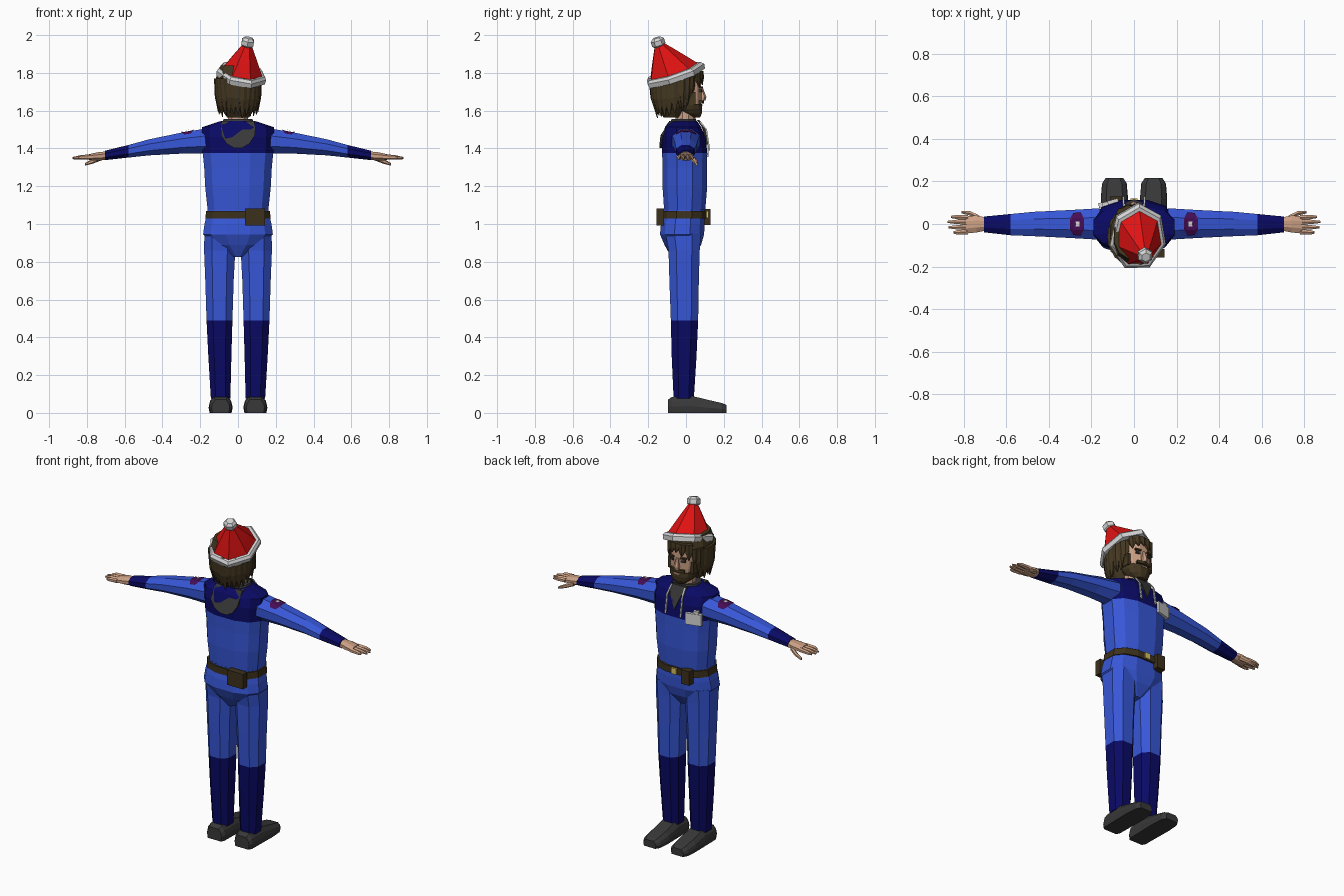
import bpy, bmesh, math, random
from mathutils import Vector, Matrix

if "Cube" in bpy.data.objects:
    bpy.data.objects.remove(bpy.data.objects["Cube"])

random.seed(4)
COLORS = {
    "blue_cloth": (0.038, 0.095, 0.68), "navy_cloth": (0.003, 0.003, 0.13),
    "red_felt": (0.75, 0.006, 0.006), "white_fur": (0.66, 0.66, 0.66),
    "brown_hair": (0.06, 0.04, 0.016), "skin": (0.6, 0.35, 0.23),
    "dark_grey": (0.04, 0.04, 0.04), "belt_leather": (0.045, 0.03, 0.012),
    "purple_patch": (0.06, 0.004, 0.09), "yellow_metal": (0.7, 0.55, 0.12)}
MATS = {}
for key, c in COLORS.items():
    MATS[key] = bpy.data.materials.new(key)
    MATS[key].diffuse_color = (*c, 1)


def build(name, lofts, mats, seg=None, closed=True, matrix=None):
    """Skin each list of rings; seg gives the material slot of each band."""
    bm = bmesh.new()
    for rings in lofts:
        vs = [[bm.verts.new(p) for p in r] for r in rings]
        n = len(rings[0])
        for i in range(len(vs) - 1):
            for j in range(n if closed else n - 1):
                k = (j + 1) % n
                f = bm.faces.new((vs[i][j], vs[i][k], vs[i + 1][k], vs[i + 1][j]))
                f.material_index = seg[i] if seg else 0
        if closed:
            bm.faces.new(vs[0])
            bm.faces.new(vs[-1]).material_index = seg[-1] if seg else 0
    if matrix:
        bm.transform(matrix)
    bmesh.ops.recalc_face_normals(bm, faces=bm.faces)
    me = bpy.data.meshes.new(name)
    bm.to_mesh(me)
    bm.free()
    for m in mats:
        me.materials.append(MATS[m])
    ob = bpy.data.objects.new(name, me)
    bpy.context.collection.objects.link(ob)
    return ob


def oval(n, rx, ry, power=1.0, start=None):
    start = math.pi / n if start is None else start
    out = []
    for i in range(n):
        a = start + 2 * math.pi * i / n
        c, s = math.cos(a), math.sin(a)
        out.append((rx * math.copysign(abs(c) ** power, c), ry * math.copysign(abs(s) ** power, s)))
    return out


def level(z, rx, cy, ry, n=12, cx=0, power=0.8, start=None):
    return [Vector((cx + x, cy + y, z)) for x, y in oval(n, rx, ry, power, start)]


def stack(name, rows, mats, seg=None, **kw):
    return build(name, [[level(*r, **kw) for r in rows]], mats, seg)


def box(name, loc, size, mat, turn=0):
    x, y, z = (v / 2 for v in size)
    rings = [[(-x, -y, h), (x, -y, h), (x, y, h), (-x, y, h)] for h in (-z, z)]
    return build(name, [rings], [mat],
                 matrix=Matrix.Translation(loc) @ Matrix.Rotation(turn, 4, 'Z'))


def plate(name, pts, depth, mat):
    """Outline pushed along y by depth."""
    a = [Vector(p) for p in pts]
    return build(name, [[a, [p + Vector((0, depth, 0)) for p in a]]], [mat])


# Jacket body with navy yoke
stack("jacket", [(1.075, .165, -.007, .112), (1.19, .178, -.006, .121), (1.3, .184, -.006, .121),
                 (1.375, .192, -.007, .123), (1.46, .197, -.012, .119), (1.513, .195, -.016, .098),
                 (1.546, .09, -.015, .075)],
      ["blue_cloth", "navy_cloth"], [0, 0, 0, 1, 1, 1])
# Seat of the trousers and belt
stack("trouser_seat", [(.825, .025, -.02, .06), (.89, .135, -.017, .1), (.945, .19, -.021, .12),
                       (1.0, .182, -.017, .119), (1.075, .165, -.01, .11)], ["blue_cloth"])
stack("belt", [(1.03, .177, -.01, .122), (1.07, .174, -.01, .122)], ["belt_leather"])
box("belt_buckle", (0, .113, 1.05), (.035, .012, .035), "yellow_metal")
box("back_pouch", (.09, -.137, 1.038), (.106, .04, .09), "belt_leather")
box("front_pouch", (-.085, .11, 1.038), (.055, .04, .085), "belt_leather")

for side, s in (("left", -1), ("right", 1)):
    # Leg: navy shin, blue thigh
    rows = [(.075, .092, .055, -.012, .057), (.3, .096, .065, -.01, .07), (.49, .098, .073, -.008, .077),
            (.7, .098, .08, -.01, .083), (.86, .097, .088, -.01, .088), (.95, .1, .083, -.015, .1)]
    build(side + "_leg", [[level(z, rx, cy, ry, 8, s * cx) for z, cx, rx, cy, ry in rows]],
          ["navy_cloth", "blue_cloth"], [0, 0, 1, 1, 1])
    # Shoe: chamfered sections from heel to toe
    rings = []
    for y, w, h in ((-.095, .048, .07), (-.075, .06, .085), (.03, .062, .09), (.12, .064, .068),
                    (.19, .058, .052), (.215, .042, .042)):
        half = [(w * .9, 0), (w, h * .4), (w * .9, h * .7), (w * .6, h)]
        rings.append([(s * .092 + x, y, z) for x, z in half + [(-x, z) for x, z in half[::-1]]])
    build(side + "_shoe", [rings], ["dark_grey"])

    # Sleeve: blue with navy cuff
    def across(x, zc, rz, yc, ry, n=8):
        return [Vector((s * x, yc + a, zc + b)) for a, b in oval(n, ry, rz)]
    build(side + "_sleeve", [[across(*r) for r in (
        (.16, 1.44, .073, 0, .08), (.3, 1.428, .06, 0, .071), (.47, 1.406, .046, 0, .062),
        (.58, 1.385, .036, -.003, .054), (.705, 1.363, .027, -.002, .04))]],
        ["blue_cloth", "navy_cloth"], [0, 0, 0, 1])
    # Shoulder patch and its pale mark, wrapped over the sleeve top
    for name, xs, spread, lift, mat in (("_patch", (.235, .25, .285, .3), (20, 45, 45, 20), 1.03, "purple_patch"),
                                        ("_patch_mark", (.255, .275), (9, 9), 1.07, "white_fur")):
        arcs = []
        for x, w in zip(xs, spread):
            t = (x - .16) / .14
            rz, ry, zc = .073 - .013 * t, .08 - .009 * t, 1.44 - .012 * t
            arcs.append([Vector((s * x, ry * lift * math.cos(a), zc + rz * lift * math.sin(a)))
                         for a in (math.radians(90 + w * k) for k in (-1, -.5, .5, 1))])
        build(side + name, [arcs], [mat], closed=False)
    # Hand: palm, four fingers and thumb
    parts = [[across(.695, 1.362, .024, 0, .033), across(.74, 1.358, .024, 0, .043),
              across(.79, 1.354, .017, -.004, .044)]]
    for y, tip in ((-.036, .848), (-.014, .872), (.009, .875), (.03, .86)):
        parts.append([across(.78, 1.355, .014, y, .014, 6), across(.83, 1.353, .012, y * 1.1, .012, 6),
                      across(tip, 1.349, .006, y * 1.1, .006, 6)])
    parts.append([across(.725, 1.35, .014, .028, .014, 6), across(.77, 1.332, .013, .05, .012, 6),
                  across(.81, 1.316, .007, .056, .007, 6)])
    build(side + "_hand", parts, ["skin"])
    # Drawstring
    path = ((.045, .07, 1.548), (.05, .107, 1.5), (.05, .124, 1.39))
    build(side + "_drawstring", [[[(s * x + a, y + b, z) for a, b in oval(4, .006, .006)]
                                  for x, y, z in path]], ["white_fur"])

# Hood on the back, collar and undershirt
half = [(.088, -.085, 1.545), (.09, -.135, 1.47), (.06, -.14, 1.425), (.022, -.139, 1.403)]
plate("hood", half + [(-x, y, z) for x, y, z in half[::-1]], .04, "dark_grey")
stack("collar", [(1.52, .092, -.015, .08), (1.556, .078, -.012, .066)], ["dark_grey"])
plate("undershirt", [(-.055, .07, 1.55), (-.035, .105, 1.5), (0, .116, 1.42),
                     (.035, .105, 1.5), (.055, .07, 1.55)], -.012, "dark_grey")
# Chest badge
box("chest_badge", (-.12, .098, 1.39), (.095, .022, .068), "white_fur", .25)
box("badge_clip", (-.135, .094, 1.43), (.03, .018, .02), "white_fur", .25)

# Head
stack("neck", [(1.52, .058, -.005, .055), (1.61, .054, 0, .052)], ["skin"], n=10, power=1)
stack("face", [(1.575, .045, .025, .045), (1.61, .068, .012, .067), (1.66, .082, 0, .084),
               (1.71, .086, -.004, .088), (1.79, .084, -.01, .09)], ["skin"], power=.9)
stack("nose", [(1.655, .017, .083, .02), (1.672, .018, .087, .021), (1.72, .008, .078, .012)],
      ["skin"], n=6, power=1)
for s in (-1, 1):
    box("eye", (s * .036, .077, 1.706), (.026, .014, .012), "dark_grey", -s * .2)
    box("eyebrow", (s * .037, .079, 1.724), (.036, .014, .009), "brown_hair", -s * .2)
    box("moustache", (s * .022, .082, 1.647), (.046, .018, .016), "brown_hair", -s * .2)
    box("sideburn", (s * .074, .025, 1.665), (.022, .05, .07), "brown_hair")
# Beard with lips
stack("beard", [(1.563, .03, .045, .03), (1.585, .06, .032, .053), (1.61, .077, .02, .068),
                (1.636, .084, .012, .074)], ["brown_hair"], power=.9)
box("lips", (0, .082, 1.628), (.036, .012, .008), "skin")

# Hair mass, then pointed locks round the back, sides and brow
stack("hair", [(1.565, .06, -.075, .045), (1.62, .1, -.077, .085), (1.7, .113, -.07, .1),
               (1.745, .115, -.058, .118), (1.78, .112, -.05, .138), (1.84, .095, -.055, .11)],
      ["brown_hair"], power=.9)


def lock(deg, z0, z1, r0, r1, w):
    """Tapering lock hanging at an angle round the head."""
    a = math.radians(deg)
    out, tan = Vector((math.cos(a), math.sin(a), 0)), Vector((-math.sin(a), math.cos(a), 0))
    rings = []
    for t, k in ((0, 1), (.55, .9), (1, .12)):
        r = r0 + (r1 - r0) * t * t
        mid = Vector((out.x * r, -.06 + out.y * r * 1.1, z0 + (z1 - z0) * t))
        rings.append([mid + tan * w * k * p + out * .012 * k * q
                      for p, q in ((-1, -1), (1, -1), (1, .4), (0, 1), (-1, .4))])
    return rings


locks = []
for i in range(17):
    deg = 150 + i * 15
    back = max(0, -math.sin(math.radians(deg)))
    locks.append(lock(deg, 1.77, 1.60 - .03 * back + random.uniform(-.02, .02), .115, .105 - .02 * back, .024))
for deg, tip in ((44, 1.665), (33, 1.63), (20, 1.60), (147, 1.63), (136, 1.665)):
    locks.append(lock(deg, 1.78, tip, .12, .112, .02))
for deg, tip in ((60, 1.725), (74, 1.745), (88, 1.755), (103, 1.735), (120, 1.715)):
    locks.append(lock(deg, 1.81, tip, .128, .138, .02))
build("hair_locks", locks, ["brown_hair"])

# Tilted hat: fur brim, red cone and bobble
tilt = Vector((0, 0, 1)).rotation_difference(Vector((.19, -.33, 1))).to_matrix().to_4x4()
tilt = Matrix.Translation((.018, -.06, 1.79)) @ tilt


def hat_ring(z, rx, ry, cx=0, cy=0):
    return level(z, rx, cy, ry, 7, cx, 1, math.pi / 2)


build("hat_brim", [[hat_ring(*r) for r in ((-.022, .115, .142), (-.018, .133, .163), (.008, .137, .167),
                                          (.022, .125, .152), (.024, .1, .125))]],
      ["white_fur"], matrix=tilt)
build("hat_cone", [[hat_ring(.01, .118, .145), hat_ring(.085, .078, .094, 0, -.012),
                    hat_ring(.185, .022, .024, 0, -.028)]], ["red_felt"], matrix=tilt)
build("hat_bobble", [[level(z, r, -.03, r, 6, 0, 1) for z, r in
                      ((.168, .024), (.18, .037), (.206, .037), (.22, .022))]],
      ["white_fur"], matrix=tilt)

for m in bpy.data.materials:
    if m.users and not m.is_grease_pencil:
        m.use_nodes = True
        m.node_tree.nodes["Principled BSDF"].inputs["Base Color"].default_value = m.diffuse_color
